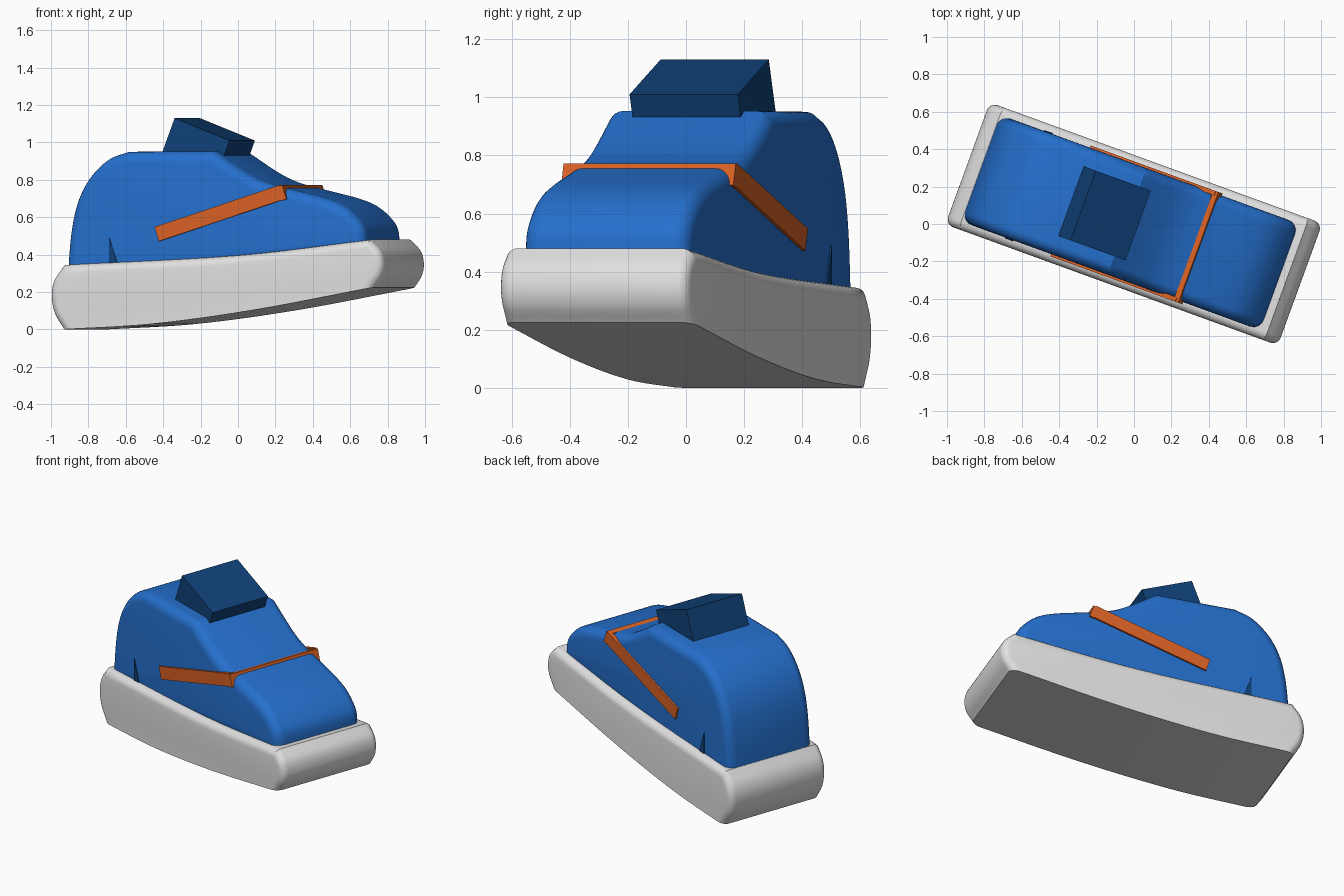
import bpy
import bmesh
import math
from mathutils import Vector

default = bpy.data.objects.get("Cube")
if default:
    bpy.data.objects.remove(default, do_unlink=True)

TURN = math.radians(-20)  # the shoe stands turned on the ground


def material(name, rgb):
    mat = bpy.data.materials.new(name)
    mat.use_nodes = True
    color = (*rgb, 1)
    mat.diffuse_color = color
    mat.node_tree.nodes["Principled BSDF"].inputs["Base Color"].default_value = color
    return mat


def spline(points, steps=6):
    """Smooth run through the points (Catmull-Rom), both ends included."""
    p = [Vector(q) for q in points]
    p = [2 * p[0] - p[1]] + p + [2 * p[-1] - p[-2]]
    run = []
    for a, b, c, d in zip(p, p[1:], p[2:], p[3:]):
        for i in range(steps):
            t = i / steps
            run.append(0.5 * (2 * b + (c - a) * t + (2 * a - 5 * b + 4 * c - d) * t**2
                              + (3 * b - a - 3 * c + d) * t**3))
    return run + [p[-2]]


def prism(name, profile, v0, v1, mat, bevel=0, keep_sharp=0):
    """Extrude a side profile across the shoe; round its rims if asked.
    The last keep_sharp profile edges stay unrounded."""
    bm = bmesh.new()
    rings = [[bm.verts.new((u, v, z)) for u, z in profile] for v in (v0, v1)]
    count = len(profile)
    for ring in rings:
        bm.faces.new(ring)
    for i in range(count):
        j = (i + 1) % count
        bm.faces.new((rings[0][i], rings[0][j], rings[1][j], rings[1][i]))
    bmesh.ops.recalc_face_normals(bm, faces=bm.faces)
    if bevel:
        rims = [bm.edges.get((r[i], r[(i + 1) % count]))
                for r in rings for i in range(count - keep_sharp)]
        bmesh.ops.bevel(bm, geom=rims, offset=bevel, offset_type='OFFSET',
                        segments=6, profile=0.5, affect='EDGES', clamp_overlap=False)
    mesh = bpy.data.meshes.new(name)
    bm.to_mesh(mesh)
    bm.free()
    mesh.materials.append(mat)
    obj = bpy.data.objects.new(name, mesh)
    obj.rotation_euler.z = TURN
    bpy.context.collection.objects.link(obj)
    if bevel:
        bpy.ops.object.select_all(action='DESELECT')
        obj.select_set(True)
        bpy.context.view_layer.objects.active = obj
        bpy.ops.object.shade_smooth_by_angle(angle=math.radians(30))
    return obj


def tilted_bar(corner, length, depth, angle):
    """Rectangle profile hanging below its upper front corner."""
    c = Vector(corner)
    back = Vector((-math.cos(angle), math.sin(angle))) * length
    down = Vector((-math.sin(angle), -math.cos(angle))) * depth
    return [c, c + back, c + back + down, c + down]


white = material("sole_white", (0.75, 0.75, 0.75))
blue = material("upper_blue", (0.018, 0.16, 0.61))
navy = material("tongue_navy", (0.005, 0.053, 0.19))
orange = material("strap_orange", (0.69, 0.12, 0.018))

# Sole: bulging heel and toe, gently rising top and bottom
heel = spline([(-0.875, 0), (-0.928, 0.085), (-0.947, 0.18), (-0.93, 0.265), (-0.872, 0.345)])
top = spline([(-0.872, 0.345), (0.1, 0.395), (0.868, 0.48)])
toe = spline([(0.868, 0.48), (0.927, 0.42), (0.945, 0.35), (0.932, 0.285), (0.892, 0.225)])
bottom = spline([(0.892, 0.225), (0.22, 0.105), (-0.36, 0.03), (-0.875, 0)])
prism("sole", heel[:-1] + top[:-1] + toe[:-1] + bottom[:-1], -0.347, 0.347,
      white, 0.045, keep_sharp=len(bottom) - 1)

# Upper: rounded heel, flat collar, scooped instep and rounded toe
back = spline([(-0.87, 0.25), (-0.87, 0.36), (-0.85, 0.55), (-0.81, 0.7),
               (-0.74, 0.82), (-0.64, 0.91), (-0.53, 0.95)])
front = spline([(-0.04, 0.953), (0.13, 0.845), (0.24, 0.792), (0.36, 0.758),
                (0.59, 0.703), (0.7, 0.66), (0.78, 0.595), (0.82, 0.53), (0.83, 0.42)])
prism("upper", back + front, -0.303, 0.303, blue, 0.06)

# Tongue: tilted block standing out of the collar
prism("tongue", tilted_bar((0.024, 1.01), 0.335, 0.2, math.radians(21)), -0.198, 0.198, navy)

# Heel insert: small wedge just showing through both flanks
prism("heel_insert", [(-0.622, 0.49), (-0.622, 0.3), (-0.555, 0.3)], -0.308, 0.308, navy)

# Straps: slanted strip on each flank joined by a bar over the instep
tilt = math.radians(-17.5)
for side, name in ((-1, "right_strap"), (1, "left_strap")):
    profile = tilted_bar((0.35, 0.772), 0.745, 0.08, tilt)
    prism(name, profile, side * 0.29, side * 0.315, orange)
prism("strap_bar", tilted_bar((0.366, 0.772), 0.03, 0.078, tilt), -0.315, 0.315, orange)
